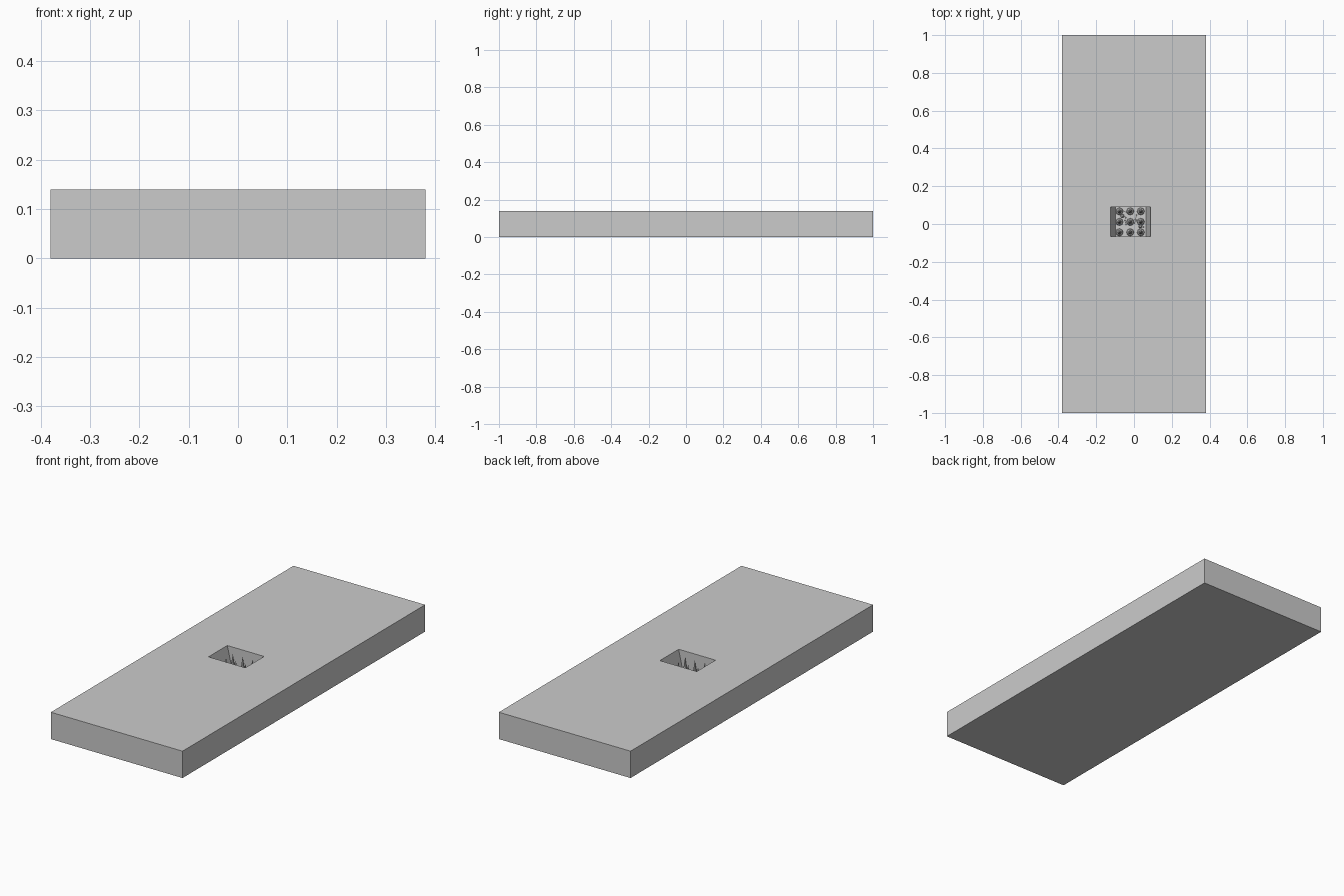
import bpy, bmesh, math, random
from mathutils import Matrix, Vector

if "Cube" in bpy.data.objects:
    bpy.data.objects.remove(bpy.data.objects["Cube"])

random.seed(4)
FLOOR = 0.03


def make(name, bm):
    bmesh.ops.recalc_face_normals(bm, faces=bm.faces)
    mesh = bpy.data.meshes.new(name)
    bm.to_mesh(mesh)
    bm.free()
    ob = bpy.data.objects.new(name, mesh)
    bpy.context.collection.objects.link(ob)
    return ob


# Slab with a tapered pit sunk into its top
bm = bmesh.new()
def ring(x0, x1, y0, y1, z):
    return [bm.verts.new((x, y, z)) for x, y in ((x0, y0), (x1, y0), (x1, y1), (x0, y1))]
rings = [ring(-0.38, 0.38, -1, 1, 0), ring(-0.38, 0.38, -1, 1, 0.14),
         ring(-0.125, 0.088, -0.065, 0.09, 0.14), ring(-0.098, 0.063, -0.065, 0.09, FLOOR)]
bm.faces.new(rings[0])
bm.faces.new(rings[-1])
for a, b in zip(rings, rings[1:]):
    for i in range(4):
        j = (i + 1) % 4
        bm.faces.new((a[i], a[j], b[j], b[i]))
make("floor_slab_with_pit", bm)


# Nine spikes, each a flared collar with a slim point
def spike(x, y):
    bm = bmesh.new()
    n = 8
    prev = None
    for r, h in ((0.020, 0), (0.017, 0.012), (0.011, 0.015), (0.0005, 0.087)):
        cur = [bm.verts.new((x + r * math.cos(k * math.tau / n), y + r * math.sin(k * math.tau / n), FLOOR + h))
               for k in range(n)]
        if prev:
            for k in range(n):
                m = (k + 1) % n
                bm.faces.new((prev[k], prev[m], cur[m], cur[k]))
        else:
            bm.faces.new(cur)
        prev = cur
    bm.faces.new(prev)
    make("pit_spike", bm)


for x in (-0.077, -0.02, 0.036):
    for y in (-0.044, 0.011, 0.067):
        spike(x, y)


# Scattered bones: a thin shaft with two knobs
def bone(x, y, angle, length):
    bm = bmesh.new()
    bmesh.ops.create_cone(bm, cap_ends=True, segments=6, radius1=0.002, radius2=0.002, depth=length,
                          matrix=Matrix.Rotation(math.pi / 2, 4, 'X'))
    for s in (-1, 1):
        bmesh.ops.create_icosphere(bm, subdivisions=1, radius=0.0035,
                                   matrix=Matrix.Translation((0, s * length / 2, 0)))
    bm.transform(Matrix.Translation((x, y, FLOOR + 0.004)) @ Matrix.Rotation(angle, 4, 'Z'))
    make("bone", bm)


for x, y in ((-0.05, 0.04), (-0.048, 0.065), (-0.045, 0.008), (0.01, 0.035), (0.008, 0.012), (0.04, -0.016)):
    bone(x, y, random.uniform(0, math.pi), random.uniform(0.018, 0.03))

# Skulls: a rounded cranium over a small jaw
for x, y, a in ((-0.062, 0.042, 0.5), (0.034, -0.012, 2.2)):
    bm = bmesh.new()
    bmesh.ops.create_icosphere(bm, subdivisions=2, radius=0.009, matrix=Matrix.Translation((0, 0, 0.009)))
    bmesh.ops.create_cube(bm, size=1, matrix=Matrix.Translation((0, -0.007, 0.004)) @
                          Matrix.Diagonal((0.009, 0.008, 0.008, 1)))
    bm.transform(Matrix.Translation((x, y, FLOOR)) @ Matrix.Rotation(a, 4, 'Z'))
    make("skull", bm)
